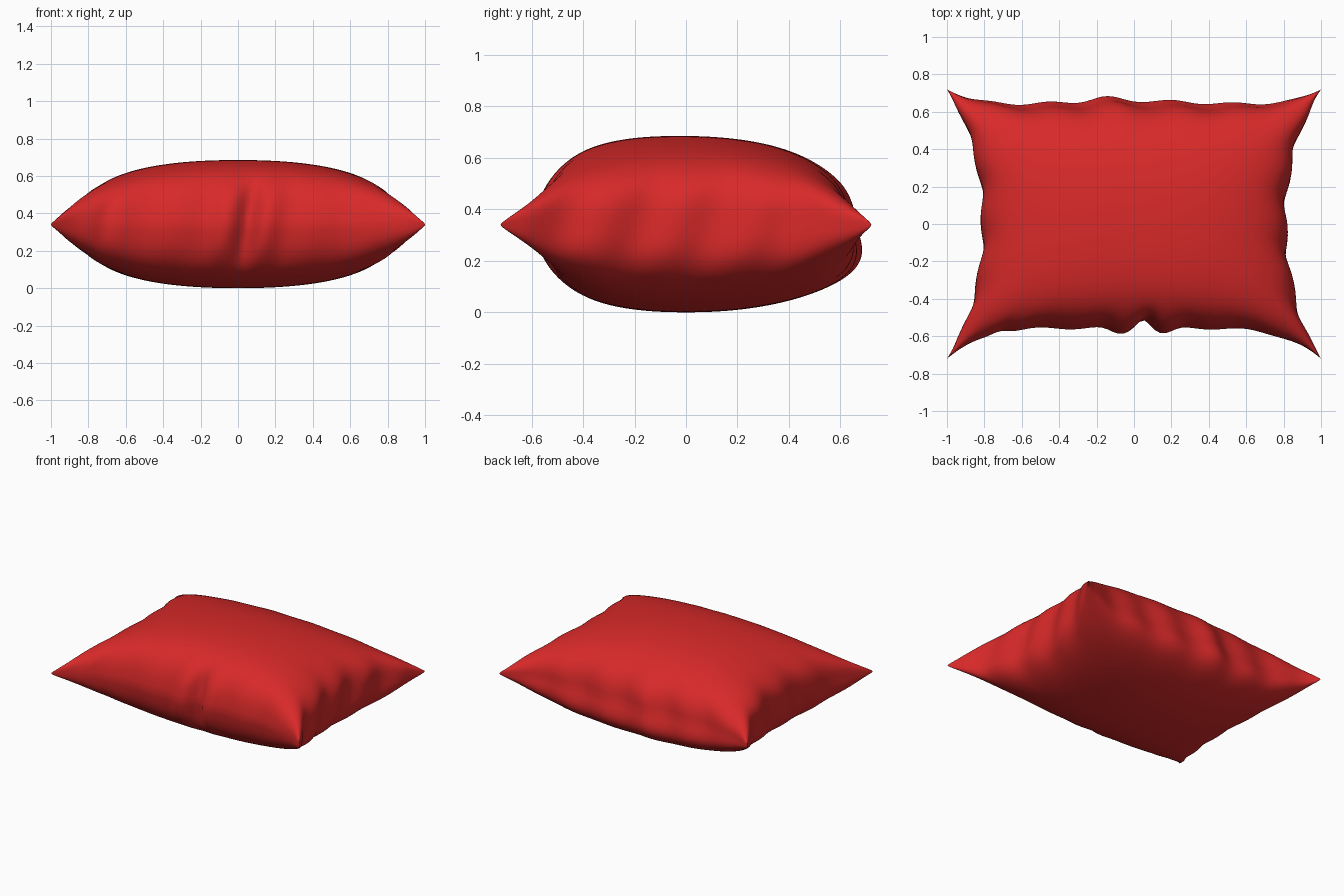
import bpy, bmesh
from math import sin, pi, exp

if "Cube" in bpy.data.objects:
    bpy.data.objects.remove(bpy.data.objects["Cube"])

N = 110            # grid divisions per side
SEAM_Z = 0.34


def bell(t, centre, width):
    return exp(-((t - centre) / width) ** 2)


def scallop(t, side):
    """Uneven gathers along one seam, fading out at the corners."""
    fade = max(0.0, 1 - abs(t) ** 4)
    if side == "front":
        f = 0.008 * sin(17 * t + 1) - 0.025 * bell(t, -0.72, 0.06) + 0.035 * (
            bell(t, -0.08, 0.07) - 1.5 * bell(t, 0.05, 0.05) + bell(t, 0.16, 0.07))
    elif side == "back":
        f = 0.009 * sin(19 * t + 3.6) + 0.02 * bell(t, -0.14, 0.1) + 0.02 * bell(t, 0, 0.45)
    elif side == "left":
        f = 0.010 * sin(15 * t + 1.2)
    else:
        f = 0.012 * sin(15 * t + 2.4) + 0.012 * bell(t, -0.35, 0.12)
    return f * fade


def point(u, v, sign):
    # pillow thickness, tapering to pointed corners
    au, av = abs(u), abs(v)
    h = 0.345 if sign > 0 else SEAM_Z
    h *= (max(0, 1 - au ** 2.2) * max(0, 1 - av ** 2.2)) ** 0.31
    h *= 1 - 0.55 * (au * av) ** 4.5

    # concave outline with drawn-out corners
    x = u * (0.81 + 0.19 * av ** 2.3)
    c = au ** 5
    y = v * (0.585 + 0.135 * c) + 0.03 * v * v * (1 - c)
    if sign > 0:
        y -= 0.025 * (1 - v * v) * (1 - c)

    # gathers: strongest at the seam, leaning as they climb the side walls
    lean = 0.5 * sign * h
    if v < 0:
        y -= scallop(u - 0.3 * lean, "front") * av ** 9
    else:
        y += scallop(u - 0.4 * lean, "back") * av ** 9
    if u < 0:
        x -= scallop(v - lean, "left") * au ** 9
    else:
        x += scallop(v - lean, "right") * au ** 9

    # rear wall leans out towards the underside, front wall tucks in
    wall = av ** 4 * (1 - au ** 4)
    if v > 0:
        y -= (0.13 if sign > 0 else 0.33) * sign * h * wall
    else:
        y += 0.15 * h * wall
    return (x, y, SEAM_Z + sign * h)


# pillow: two inflated sheets sharing one seam
bm = bmesh.new()
params = [sin(pi / 2 * (2 * i / N - 1)) for i in range(N + 1)]
sheets = {}
for sign in (1, -1):
    for i, u in enumerate(params):
        for j, v in enumerate(params):
            on_seam = i in (0, N) or j in (0, N)
            if sign < 0 and on_seam:
                sheets[sign, i, j] = sheets[1, i, j]
            else:
                sheets[sign, i, j] = bm.verts.new(point(u, v, sign))
for sign in (1, -1):
    for i in range(N):
        for j in range(N):
            quad = [sheets[sign, a, b] for a, b in
                    ((i, j), (i + 1, j), (i + 1, j + 1), (i, j + 1))]
            bm.faces.new(quad if sign > 0 else quad[::-1])
for f in bm.faces:
    f.smooth = True

mesh = bpy.data.meshes.new("pillow")
bm.to_mesh(mesh)
bm.free()
pillow = bpy.data.objects.new("pillow", mesh)
bpy.context.collection.objects.link(pillow)

# red fabric
fabric = bpy.data.materials.new("red_fabric")
fabric.diffuse_color = (0.69, 0.022, 0.022, 1)
fabric.use_nodes = True
fabric.node_tree.nodes["Principled BSDF"].inputs["Base Color"].default_value = fabric.diffuse_color
mesh.materials.append(fabric)
